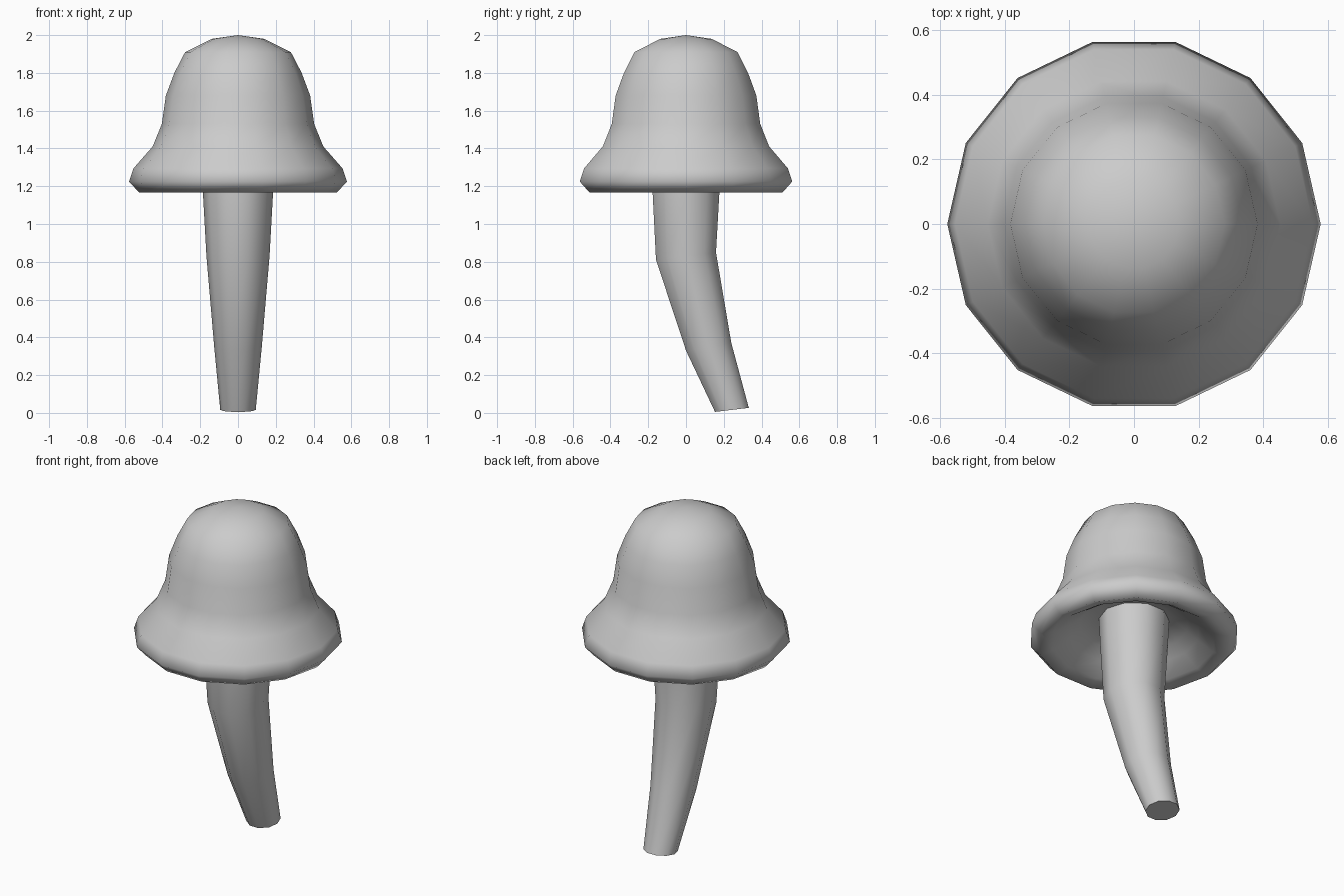
import bpy, bmesh
from math import sin, cos, pi, radians

if "Cube" in bpy.data.objects:
    bpy.data.objects.remove(bpy.data.objects["Cube"])


def loft(name, rings, sides, angle):
    """Skin rings of (centre_y, centre_z, radius, tilt rise per unit); ends are closed."""
    bm = bmesh.new()
    loops = []
    for cy, cz, r, tilt in rings:
        if r == 0:
            loops.append([bm.verts.new((0, cy, cz))])
            continue
        loops.append([bm.verts.new((r * cos(a), cy + r * sin(a), cz + tilt * r * sin(a)))
                      for a in (2 * pi * i / sides for i in range(sides))])
    for lo, hi in zip(loops, loops[1:]):
        for i in range(sides):
            j = (i + 1) % sides
            if len(lo) == 1:
                bm.faces.new((lo[0], hi[j], hi[i]))
            elif len(hi) == 1:
                bm.faces.new((lo[i], lo[j], hi[0]))
            else:
                bm.faces.new((lo[i], lo[j], hi[j], hi[i]))
    for end in (loops[0], loops[-1]):
        if len(end) > 1:
            bm.faces.new(end)
    bmesh.ops.recalc_face_normals(bm, faces=bm.faces[:])
    mesh = bpy.data.meshes.new(name)
    bm.to_mesh(mesh)
    bm.free()
    obj = bpy.data.objects.new(name, mesh)
    bpy.context.collection.objects.link(obj)
    bpy.ops.object.select_all(action='DESELECT')
    obj.select_set(True)
    bpy.context.view_layer.objects.active = obj
    bpy.ops.object.shade_smooth_by_angle(angle=radians(angle))
    return obj


# Bell-shaped cap: hollow underside first, then rim and dome up to the tip
cap_profile = [(0, 1.34), (0.2, 1.33), (0.3, 1.30), (0.36, 1.25), (0.45, 1.19),
               (0.525, 1.168), (0.577, 1.225), (0.553, 1.295), (0.452, 1.41),
               (0.403, 1.53), (0.382, 1.68), (0.337, 1.80), (0.28, 1.91),
               (0.14, 1.98), (0, 2.0)]
loft("cap", [(0, z, r, 0) for r, z in cap_profile], 14, 75)

# Curved stem, tapering and swinging back toward the foot
loft("stem", [(0.243, 0.016, 0.094, 0.12), (0.12, 0.35, 0.126, 0.17),
              (0, 0.83, 0.167, 0.12), (0, 1.17, 0.186, 0),
              (0, 1.38, 0.195, 0)], 10, 60)
